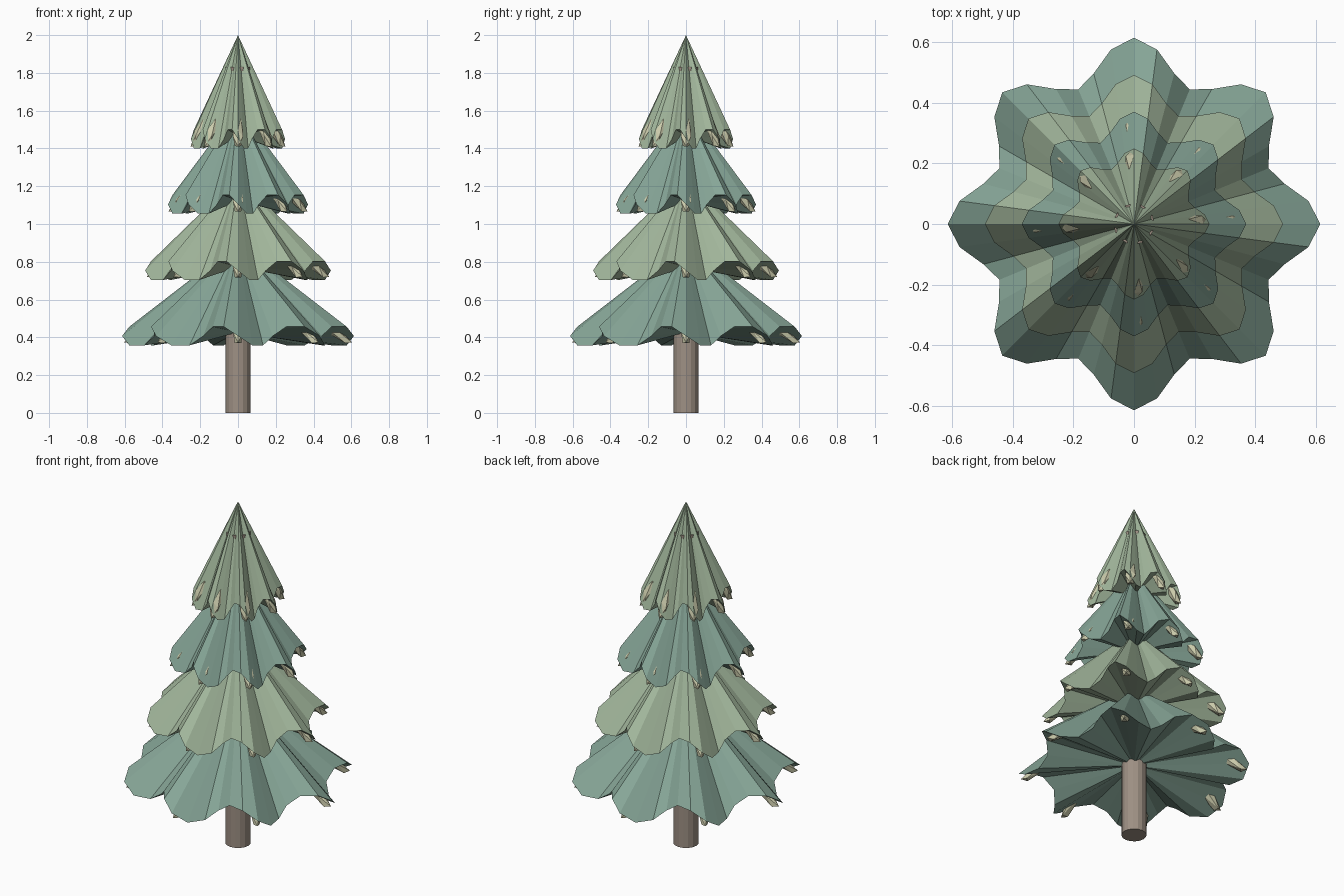
import bpy, bmesh
from math import sin, cos, pi, atan2
from mathutils import Matrix

if "Cube" in bpy.data.objects:
    bpy.data.objects.remove(bpy.data.objects["Cube"])


def material(name, rgb):
    m = bpy.data.materials.new(name)
    m.diffuse_color = (*rgb, 1)
    m.use_nodes = True
    m.node_tree.nodes["Principled BSDF"].inputs["Base Color"].default_value = m.diffuse_color
    return m


dark = material("blue_green", (0.24, 0.38, 0.31))
light = material("pale_green", (0.36, 0.47, 0.33))
cream = material("cream", (0.60, 0.60, 0.41))
bark = material("bark", (0.34, 0.28, 0.23))


def add_object(name, bm, mat):
    bmesh.ops.recalc_face_normals(bm, faces=bm.faces)
    me = bpy.data.meshes.new(name)
    bm.to_mesh(me)
    bm.free()
    me.materials.append(mat)
    ob = bpy.data.objects.new(name, me)
    bpy.context.collection.objects.link(ob)
    return ob


# Pleated cone: eight lobes, rim rises on one side of each lobe and drops on the other
def tier(name, radius, base, apex, mat):
    bm = bmesh.new()
    n = 48
    rim = []
    for i in range(n):
        a = 2 * pi * i / n
        r = radius * (1 + 0.122 * cos(8 * a))
        rim.append(bm.verts.new((r * cos(a), r * sin(a), base - 0.057 * sin(8 * a))))
    top = bm.verts.new((0, 0, apex))
    under = bm.verts.new((0, 0, base + 0.02))
    for i in range(n):
        p, q = rim[i], rim[(i + 1) % n]
        bm.faces.new((p, q, top))
        bm.faces.new((q, p, under))
    add_object(name, bm, mat)


# Faceted slivers lying along the slope of each lobe
def tufts(name, radius, base, apex, half_length):
    bm = bmesh.new()
    slope = atan2(apex - base, radius * 1.122)
    for k in range(8):
        mat = (Matrix.Rotation(k * pi / 4, 4, 'Z')
               @ Matrix.Translation((radius * 0.91, 0, base + 0.035))
               @ Matrix.Rotation(slope, 4, 'Y')
               @ Matrix.Diagonal((half_length, 0.032, 0.028, 1)))
        bmesh.ops.create_icosphere(bm, subdivisions=1, radius=1, matrix=mat)
    add_object(name, bm, cream)


# Trunk, just showing through the pleats near the top
bm = bmesh.new()
bmesh.ops.create_cone(bm, cap_ends=True, segments=16, radius1=0.067, radius2=0.067,
                      depth=1.83, matrix=Matrix.Translation((0, 0, 0.915)))
add_object("trunk", bm, bark)

# Four tiers from the bottom up
tiers = [(0.547, 0.407, 0.90, 0.14), (0.438, 0.753, 1.25, 0.12),
         (0.330, 1.104, 1.62, 0.11), (0.222, 1.450, 2.00, 0.10)]
for i, (radius, base, apex, half) in enumerate(tiers):
    tier(f"branch_tier_{i + 1}", radius, base, apex, light if i % 2 else dark)
    tufts(f"tier_{i + 1}_tufts", radius, base, apex, half)
